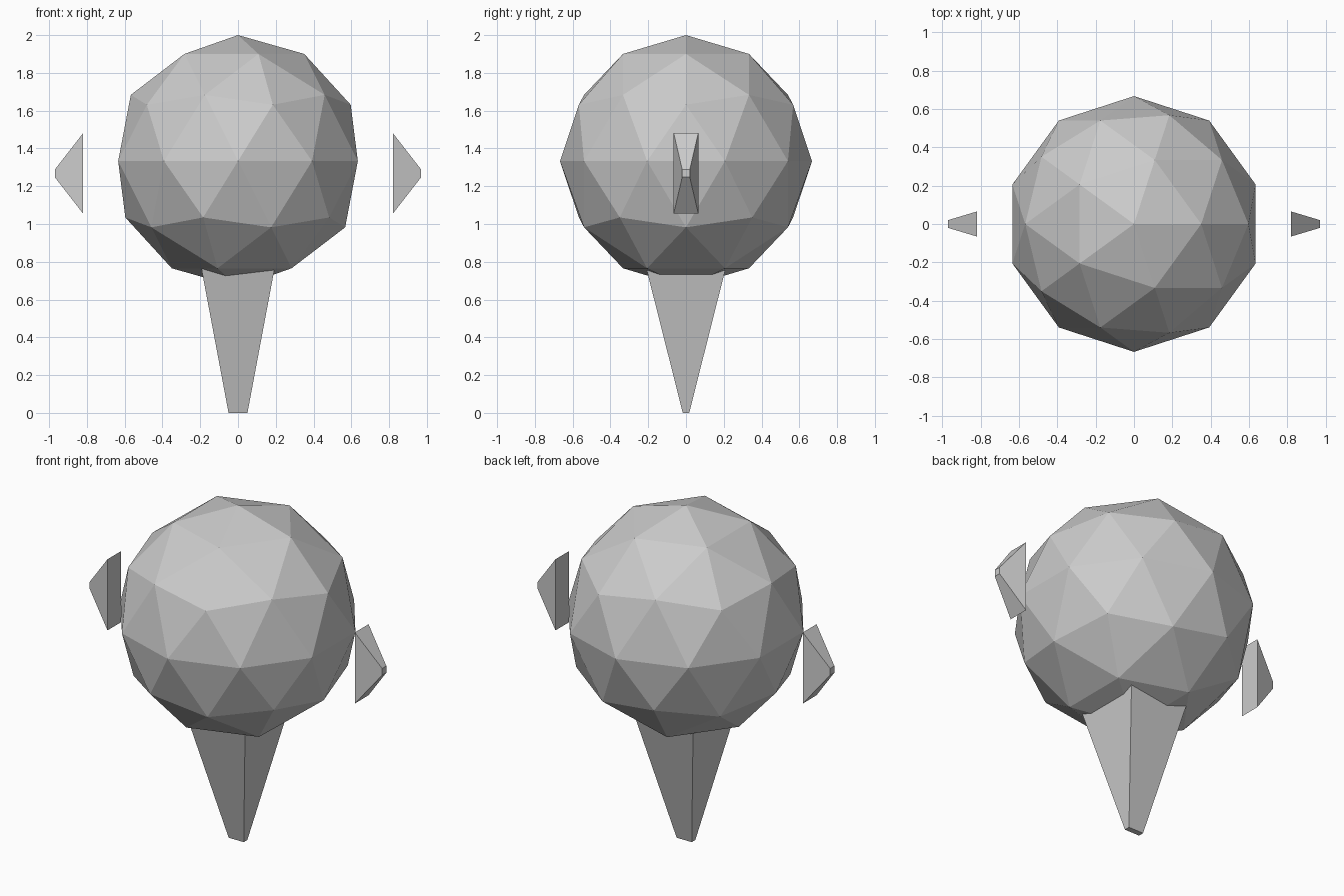
import bpy

if "Cube" in bpy.data.objects:
    bpy.data.objects.remove(bpy.data.objects["Cube"])

def frustum(name, lower, upper, axis):
    """Four-sided tapered block between two rectangles (position, half_a, half_b) along an axis."""
    verts = []
    for pos, a, b in (lower, upper):
        for sa, sb in ((-1, -1), (1, -1), (1, 1), (-1, 1)):
            if axis == 'Z':
                verts.append((sa * a, sb * b, pos))
            else:
                verts.append((pos, sa * a, sb * b))
    faces = [(3, 2, 1, 0), (4, 5, 6, 7)]
    faces += [(i, (i + 1) % 4, (i + 1) % 4 + 4, i + 4) for i in range(4)]
    mesh = bpy.data.meshes.new(name)
    mesh.from_pydata(verts, [], faces)
    obj = bpy.data.objects.new(name, mesh)
    bpy.context.collection.objects.link(obj)
    return obj

# Faceted round head
bpy.ops.mesh.primitive_ico_sphere_add(subdivisions=2, radius=0.667, location=(0, 0, 1.333))
bpy.context.object.name = "head"

# Tapered body, running up into the head
frustum("body", (0, 0.05, 0.017), (0.9, 0.219, 0.244), 'Z')

# Floating side pieces, mirrored across x
hands = frustum("hands", (0.82, 0.065, 0.213), (0.97, 0.02, 0.02), 'X')
hands.location.z = 1.268
hands.modifiers.new("mirror", 'MIRROR').use_axis = (True, False, False)
